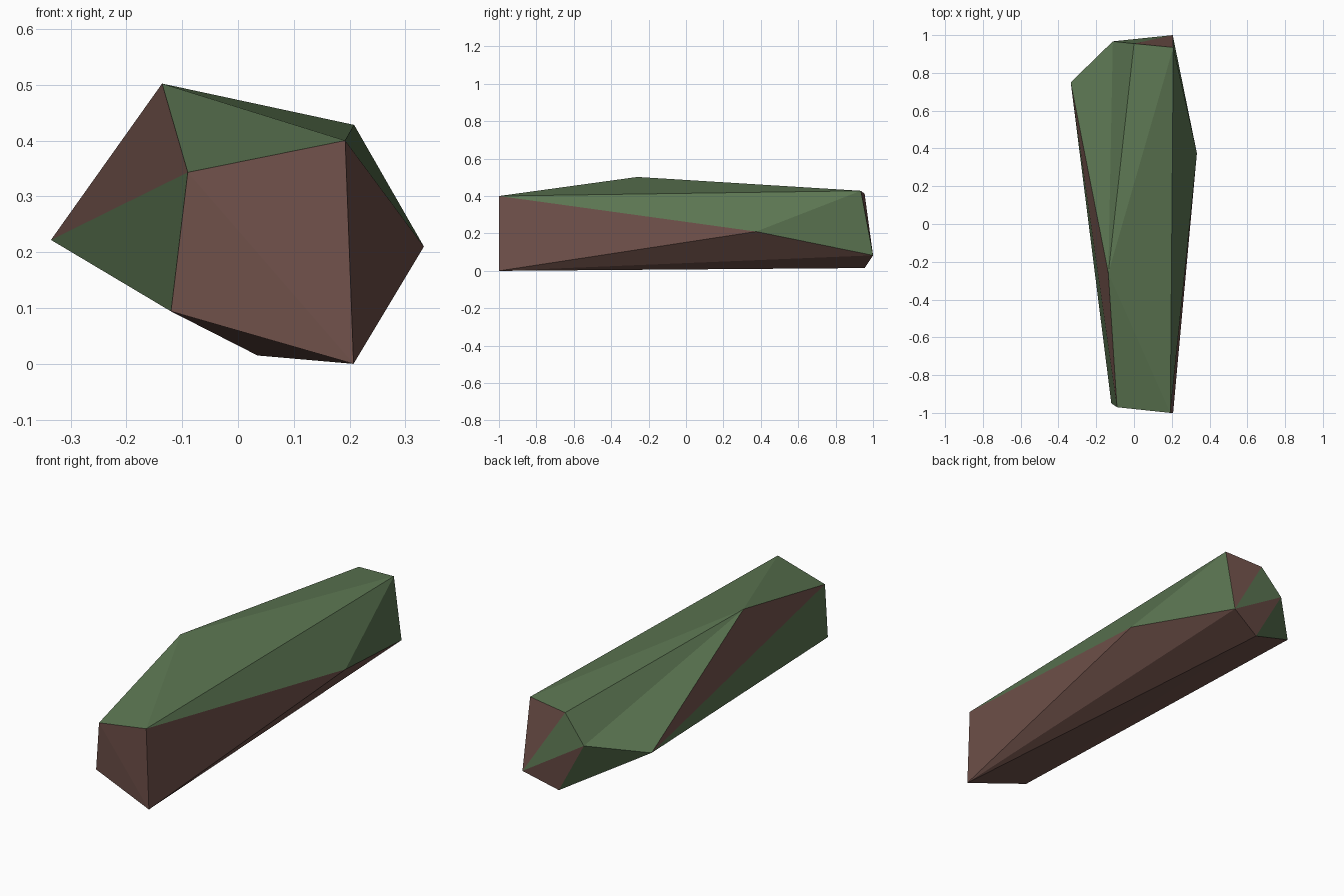
import bpy, bmesh

if "Cube" in bpy.data.objects:
    bpy.data.objects.remove(bpy.data.objects["Cube"])


def material(name, rgb):
    m = bpy.data.materials.new(name)
    m.diffuse_color = (*rgb, 1.0)
    m.use_nodes = True
    m.node_tree.nodes["Principled BSDF"].inputs["Base Color"].default_value = m.diffuse_color
    return m


# Corner points of the faceted log
points = {
    # narrow front end
    "A": (-0.09, -0.97, 0.343), "B": (0.192, -1.0, 0.40),
    "C": (0.207, -1.0, 0.0), "D": (-0.12, -0.95, 0.094),
    # bulges along the body: top, right, left
    "E": (-0.136, -0.26, 0.502), "F": (0.333, 0.375, 0.21),
    "G": (-0.335, 0.75, 0.222),
    # back end
    "H": (0.208, 0.935, 0.428), "I": (0.035, 0.955, 0.015),
    "J": (0.0, 0.955, 0.412), "K": (0.205, 1.0, 0.083),
    "L": (-0.112, 0.967, 0.28),
}

# Facets grouped by colour: mossy patches, then bare bark
moss_facets = "AEB EBH EHJ EJL ELG ADG BHF HFK JLK LGI"
bark_facets = "EAG ABC ACD BFC CFK CKI CID DIG HJK LKI"

bm = bmesh.new()
verts = {k: bm.verts.new(p) for k, p in points.items()}
for slot, facets in enumerate((moss_facets, bark_facets)):
    for corners in facets.split():
        face = bm.faces.new([verts[c] for c in corners])
        face.material_index = slot
        face.smooth = False
bmesh.ops.recalc_face_normals(bm, faces=bm.faces)

mesh = bpy.data.meshes.new("mossy_log")
bm.to_mesh(mesh)
bm.free()
mesh.materials.append(material("moss_green", (0.105, 0.178, 0.083)))
mesh.materials.append(material("bark_brown", (0.165, 0.084, 0.070)))
log = bpy.data.objects.new("mossy_log", mesh)
bpy.context.collection.objects.link(log)
